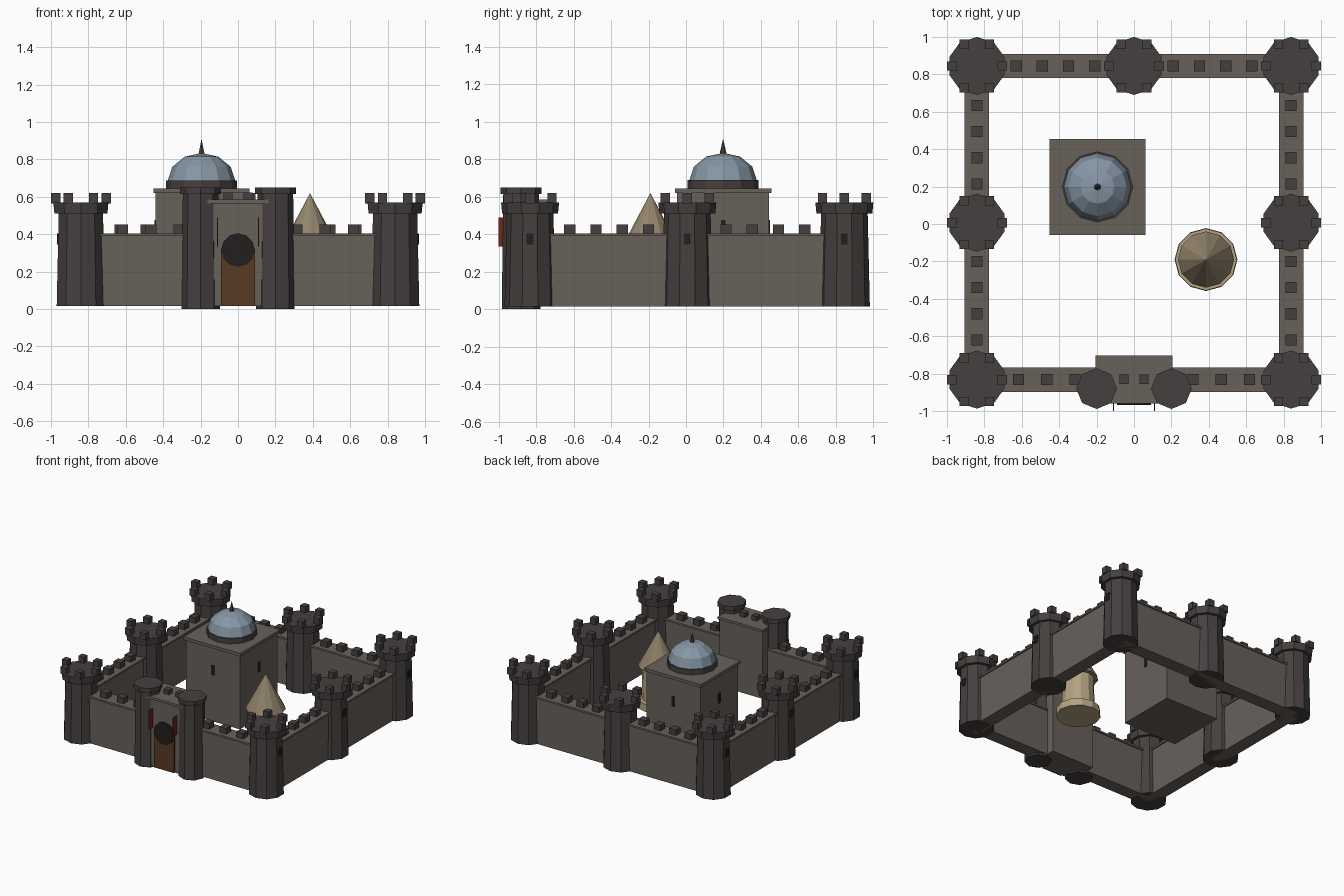
import bpy, math

if "Cube" in bpy.data.objects:
    bpy.data.objects.remove(bpy.data.objects["Cube"])


def mat(name, r, g, b):
    m = bpy.data.materials.new(name)
    m.diffuse_color = (r, g, b, 1)
    m.use_nodes = True
    m.node_tree.nodes["Principled BSDF"].inputs["Base Color"].default_value = m.diffuse_color
    return m


WALL = mat("wall_stone", .14, .12, .105)
DARK = mat("tower_stone", .06, .051, .049)
VOID = mat("opening", .018, .013, .013)
WOOD = mat("wood", .10, .043, .017)
BLUE = mat("dome_tile", .24, .31, .38)
ROOF = mat("thatch", .29, .23, .15)
SAND = mat("sandstone", .45, .36, .22)
RED = mat("red_cloth", .18, .015, .012)


def finish(name, m):
    o = bpy.context.object
    o.name = name
    o.data.materials.append(m)
    return o


def box(name, m, x, y, z0, z1, sx, sy):
    bpy.ops.mesh.primitive_cube_add(size=1, location=(x, y, (z0 + z1) / 2))
    o = finish(name, m)
    o.scale = (sx, sy, z1 - z0)
    return o


def cone(name, m, n, x, y, z0, z1, r0, r1):
    bpy.ops.mesh.primitive_cone_add(vertices=n, radius1=r0, radius2=r1, depth=z1 - z0,
                                    location=(x, y, (z0 + z1) / 2))
    return finish(name, m)


BASE, T = 0.015, 0.84
YF, YB, YM = -0.832, 0.845, 0.007    # front, back and middle rows


# Curtain towers: tapered shaft, flared crown, six merlons, outer window
def tower(x, y):
    cone("tower_shaft", DARK, 10, x, y, BASE, .53, .136, .124)
    cone("tower_crown", DARK, 10, x, y, .51, .57, .149, .155)
    for k in range(6):
        a = k * math.pi / 3
        box("tower_merlon", DARK, x + .135 * math.cos(a), y + .135 * math.sin(a),
            .565, .62, .05, .05)
    if x:
        s = math.copysign(1, x)
        box("tower_window", VOID, x + s * .118, y, .345, .405, .02, .036)


for x in (-T, T):
    for y in (YF, YM, YB):
        tower(x, y)
tower(0, YB)

# Curtain walls with caps and merlons
for y in (YF, YB):
    box("wall", WALL, 0, y, BASE, .395, 2 * T, .11)
    box("wall_cap", WALL, 0, y, .39, .405, 2 * T, .13)
for x in (-T, T):
    box("wall", WALL, x, YM, BASE, .395, .11, YB - YF)
    box("wall_cap", WALL, x, YM, .39, .405, .13, YB - YF)
    for s in (-1, 1):
        for d in (.207, .347, .487, .627):
            box("wall_merlon", DARK, x, YM + s * d, .40, .452, .06, .06)
for s in (-1, 1):
    for d in (.21, .35, .49, .63):
        box("wall_merlon", DARK, s * d, YB, .40, .452, .06, .06)
    for d in (.315, .467, .618):
        box("wall_merlon", DARK, s * d, YF, .40, .452, .06, .06)

# Gatehouse with door, arch disc, twin turrets and banners
box("gatehouse", WALL, 0, -.83, BASE, .57, .39, .235)
box("gatehouse_cap", WALL, 0, -.832, .565, .585, .41, .257)
box("gate_door", WOOD, 0, -.95, BASE, .32, .18, .02)
bpy.ops.mesh.primitive_cylinder_add(vertices=12, radius=.09, depth=.03,
                                    location=(0, -.952, .315), rotation=(math.pi / 2, 0, 0))
finish("gate_arch", VOID)
for s in (-1, 1):
    cone("gate_turret", DARK, 8, s * .2, -.88, 0, .62, .103, .095)
    cone("gate_turret_crown", DARK, 8, s * .2, -.88, .615, .65, .109, .109)
    box("gate_merlon", DARK, s * .053, -.83, .58, .622, .048, .05)
    box("gate_banner", RED, s * .11, -.975, .335, .49, .006, .05)

# Keep with slit windows, drum, dome and finial
KX, KY = -.195, .198
box("keep", WALL, KX, KY, BASE, .625, .49, .49)
box("keep_cap", WALL, KX, KY, .62, .645, .515, .515)
for s in (-1, 1):
    box("keep_window", VOID, KX + s * .245, KY, .395, .475, .012, .025)
    box("keep_window", VOID, KX, KY + s * .245, .395, .475, .025, .012)
cone("dome_drum", DARK, 12, KX, KY, .64, .688, .19, .19)
bpy.ops.mesh.primitive_uv_sphere_add(segments=12, ring_count=6, radius=.18,
                                     location=(KX, KY, .688))
dome = finish("dome", BLUE)
for v in dome.data.vertices:
    v.co.z = max(v.co.z, 0) * .81
cone("dome_finial", DARK, 6, KX, KY, .822, .91, .02, 0)

# Round courtyard tower with plinth and conical roof
CX, CY = .385, -.19
cone("round_plinth", SAND, 12, CX, CY, BASE, .075, .168, .165)
cone("round_shaft", SAND, 12, CX, CY, .07, .345, .125, .118)
cone("round_roof", ROOF, 12, CX, CY, .335, .62, .15, 0)
